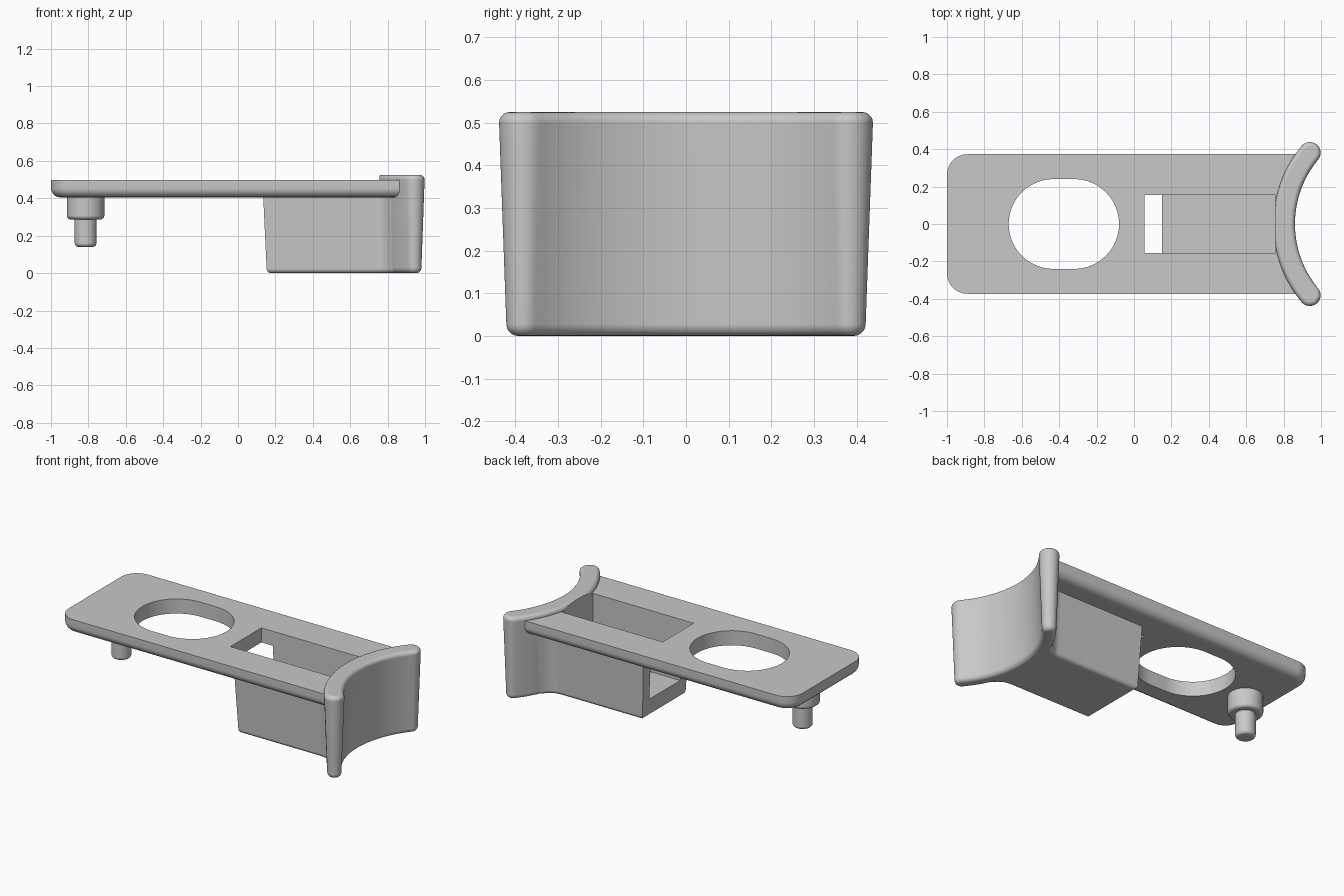
import bpy, bmesh
from math import sin, cos, pi, radians, degrees, asin
from mathutils import Vector

old = bpy.data.objects.get("Cube")
if old:
    bpy.data.objects.remove(old, do_unlink=True)

grey = bpy.data.materials.new("mid grey")
grey.use_nodes = True
GREY = (0.58, 0.58, 0.58, 1)
grey.diffuse_color = GREY
grey.node_tree.nodes["Principled BSDF"].inputs["Base Color"].default_value = GREY


def arc(cx, cy, r, a0, a1, n=12):
    """Points on an arc, angles in degrees."""
    angles = [radians(a0 + (a1 - a0) * i / n) for i in range(n + 1)]
    return [(cx + r * cos(a), cy + r * sin(a)) for a in angles]


def inset(outline, d):
    """Move a counter-clockwise outline inwards by d."""
    pts = [Vector(p) for p in outline]
    result = []
    for i, p in enumerate(pts):
        e1 = (p - pts[i - 1]).normalized()
        e2 = (pts[(i + 1) % len(pts)] - p).normalized()
        n1, n2 = Vector((-e1.y, e1.x)), Vector((-e2.y, e2.x))
        result.append(p + (n1 + n2) * d / (1 + n1.dot(n2)))
    return result


def solid(name, outline, z0, z1, draft=0, low=0, high=0, steps=5):
    """Extrude an outline with draft and rounded lower and upper rims."""
    layers = []
    turns = [i / steps * pi / 2 for i in range(steps + 1)]
    if low:
        layers += [(z0 + low * (1 - cos(a)), draft + low * (1 - sin(a))) for a in turns]
    else:
        layers.append((z0, draft))
    if high:
        layers += [(z1 - high * (1 - sin(a)), high * (1 - cos(a))) for a in turns]
    else:
        layers.append((z1, 0))
    bm = bmesh.new()
    rings = [[bm.verts.new((p.x, p.y, z)) for p in inset(outline, d)] for z, d in layers]
    n = len(outline)
    for a, b in zip(rings, rings[1:]):
        for i in range(n):
            j = (i + 1) % n
            bm.faces.new((a[i], a[j], b[j], b[i]))
    bm.faces.new(rings[0][::-1])
    bm.faces.new(rings[-1])
    mesh = bpy.data.meshes.new(name)
    bm.to_mesh(mesh)
    bm.free()
    ob = bpy.data.objects.new(name, mesh)
    ob.data.materials.append(grey)
    bpy.context.collection.objects.link(ob)
    return ob


def activate(ob):
    bpy.ops.object.select_all(action="DESELECT")
    ob.select_set(True)
    bpy.context.view_layer.objects.active = ob


def cut(ob, outline, z0):
    """Subtract an outline extruded from z0 upwards."""
    cutter = solid("cutter", outline, z0, 1)
    cutter.hide_render = True
    mod = ob.modifiers.new("cut", "BOOLEAN")
    mod.operation = "DIFFERENCE"
    mod.solver = "EXACT"
    mod.object = cutter
    activate(ob)
    bpy.ops.object.modifier_apply(modifier=mod.name)
    bpy.data.objects.remove(cutter, do_unlink=True)


def pocket(x0):
    """Outline of the pocket, starting at x0."""
    x1, y = 0.757, 0.155
    return [(x0, -y), (x1, -y), (x1, y), (x0, y)]


CX, R, HALF = 1.40, 0.597, 0.0575    # arc of the curved end wall
W, CORNER = 0.373, 0.11              # plate half width and corner radius
FLOOR = 0.11                         # pocket floor height

# Plate with rounded lower rim, oval hole and pocket mouth
end = 180 - degrees(asin(W / R))
plate_outline = (arc(-1 + CORNER, -W + CORNER, CORNER, 180, 270)
                 + arc(CX, 0, R, 360 - end, end, 24)
                 + arc(-1 + CORNER, W - CORNER, CORNER, 90, 180))
plate = solid("plate", plate_outline, 0.405, 0.497, low=0.05)
cut(plate, arc(-0.32, 0, 0.24, -90, 90, 32) + arc(-0.43, 0, 0.24, 90, 270, 32), 0.3)
cut(plate, pocket(0.055), 0.3)

# Curved end wall with round tips, its back flattened by the pocket
TIP_Y = 0.381
span = degrees(asin(TIP_Y / R))
tip_x = CX - R * cos(radians(span))
wall_outline = (arc(CX, 0, R + HALF, 180 - span, 180 + span, 40)
                + arc(tip_x, -TIP_Y, HALF, 180 + span, 360 + span, 16)[1:]
                + arc(CX, 0, R - HALF, 180 + span, 180 - span, 40)[1:]
                + arc(tip_x, TIP_Y, HALF, -span, 180 - span, 16)[1:-1])
end_wall = solid("end_wall", wall_outline, 0, 0.525, draft=0.017, low=0.028, high=0.025)
cut(end_wall, pocket(0), FLOOR)

# Open-ended pocket channel flaring into the end wall
half = [(0.133, -0.235), (0.73, -0.235), (0.76, -0.241), (0.785, -0.257),
        (0.80, -0.275), (0.855, -0.35)]
channel_outline = half + [(x, -y) for x, y in reversed(half)]
channel = solid("pocket_channel", channel_outline, 0, 0.45, draft=0.02, low=0.024)
cut(channel, pocket(0), FLOOR)

# Stepped peg under the plate
collar = solid("peg_collar", arc(-0.815, 0, 0.1, 0, 352.5, 47), 0.287, 0.43, low=0.02)
pin = solid("peg_pin", arc(-0.815, 0, 0.058, 0, 352.5, 47), 0.14, 0.31, low=0.02)

for ob in (plate, end_wall, channel, collar, pin):
    activate(ob)
    bpy.ops.object.shade_smooth_by_angle(angle=radians(35))
    ob.modifiers.new("even shading", "WEIGHTED_NORMAL").keep_sharp = True
